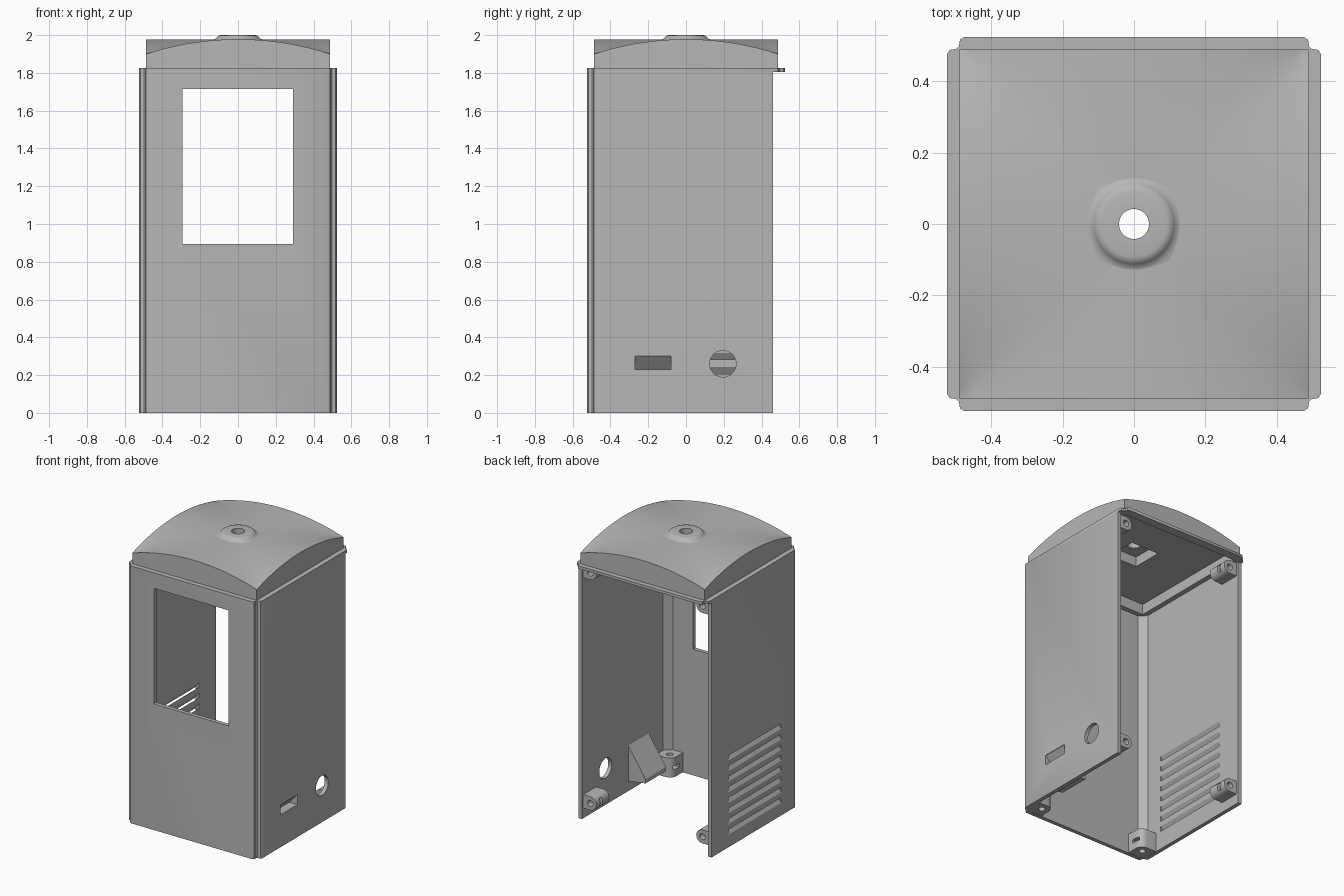
import bpy, bmesh, math
from mathutils import Matrix

cube = bpy.data.objects.get("Cube")
if cube:
    bpy.data.objects.remove(cube, do_unlink=True)

# Single plain grey
grey = bpy.data.materials.new("matte grey")
grey.use_nodes = True
GREY = (0.47, 0.47, 0.47, 1)
grey.diffuse_color = GREY
grey.node_tree.nodes["Principled BSDF"].inputs["Base Color"].default_value = GREY

OUT, IN, BASE, RIM = 0.523, 0.495, 1.805, 1.825
ROOF, EAVE, CROWN = 0.488, 1.9, 1.978


def finish(name, bm):
    bmesh.ops.recalc_face_normals(bm, faces=bm.faces)
    mesh = bpy.data.meshes.new(name)
    bm.to_mesh(mesh)
    bm.free()
    mesh.materials.append(grey)
    obj = bpy.data.objects.new(name, mesh)
    bpy.context.collection.objects.link(obj)
    return obj


def prism(name, pts, axis, lo, hi, side=1):
    """Extrude a 2D profile along an axis; side=-1 mirrors it in x."""
    place = {"x": lambda a, b, h: (h * side, a, b),
             "y": lambda a, b, h: (a * side, h, b),
             "z": lambda a, b, h: (a * side, b, h)}[axis]
    bm = bmesh.new()
    ends = [[bm.verts.new(place(a, b, h)) for a, b in pts] for h in (lo, hi)]
    for ring in ends:
        bm.faces.new(ring)
    for i in range(len(pts)):
        j = (i + 1) % len(pts)
        bm.faces.new((ends[0][i], ends[0][j], ends[1][j], ends[1][i]))
    return finish(name, bm)


def rect(a0, a1, b0, b1):
    return [(a0, b0), (a1, b0), (a1, b1), (a0, b1)]


def arc(a, b, r, start=0, sweep=360, n=32):
    steps = n if sweep == 360 else n + 1
    return [(a + r * math.cos(math.radians(start + sweep * i / n)),
             b + r * math.sin(math.radians(start + sweep * i / n))) for i in range(steps)]


def carve(obj, cutters):
    """Subtract the cutters, bake the result and remove the cutters."""
    for c in cutters:
        c.hide_render = True
        mod = obj.modifiers.new("cut", "BOOLEAN")
        mod.operation, mod.solver, mod.object = "DIFFERENCE", "EXACT", c
    bpy.context.view_layer.update()
    graph = bpy.context.evaluated_depsgraph_get()
    baked = bpy.data.meshes.new_from_object(obj.evaluated_get(graph))
    obj.modifiers.clear()
    obj.data = baked
    for c in cutters:
        bpy.data.objects.remove(c, do_unlink=True)
    baked.materials.clear()
    baked.materials.append(grey)


def smooth(obj, angle=32):
    bpy.ops.object.select_all(action="DESELECT")
    obj.select_set(True)
    bpy.context.view_layer.objects.active = obj
    bpy.ops.object.shade_smooth_by_angle(angle=math.radians(angle))


# Notched corner, front right of the outline
notch = [(OUT, -0.475), (0.516, -0.487), (0.498, -0.490),
         (0.490, -0.498), (0.487, -0.516), (0.475, -OUT)]

# Body: three walls, open at the back and bottom
half = [(OUT, 0.46)] + notch
inner = [(-IN, 0.46), (-IN, -0.45), (-0.45, -IN)]
profile = half + [(-x, y) for x, y in reversed(half)] + inner + [(-x, y) for x, y in reversed(inner)]
body = prism("body_walls", profile, "z", 0, BASE)


def pocket():
    return prism("pocket_cutter", [(0.54, 0.30), (0.52, 0.30), (0.46, 0.23), (0.54, 0.23)],
                 "y", -0.27, -0.08)


cutters = [prism("window_cutter", rect(-0.295, 0.29, 0.895, 1.715), "y", -0.6, -0.4),
           prism("round_cutter", arc(0.195, 0.26, 0.07), "x", 0.4, 0.6),
           pocket()]
# Sloping ventilation louvres
for k in range(8):
    z = 0.15 + 0.075 * k
    cutters.append(prism("louvre_cutter",
                         [(-0.47, z + 0.055), (-0.55, z - 0.065), (-0.55, z - 0.101), (-0.47, z + 0.019)],
                         "y", -0.32, 0.27))
carve(body, cutters)
smooth(body)

# Sloped hood behind the side slot
hood = prism("slot_hood", [(0.50, 0.33), (0.36, 0.12), (0.36, 0.09), (0.50, 0.07)], "y", -0.29, -0.06)
carve(hood, [pocket()])

# Rim plate with the same notched corners
outline = notch + [(-x, y) for x, y in reversed(notch)]
outline += [(-x, -y) for x, y in notch] + [(x, -y) for x, y in reversed(notch)]
rim = prism("roof_rim", outline, "z", BASE, RIM)
carve(rim, [prism("rim_cutter", rect(-0.46, 0.46, -0.46, 0.46), "z", 1.7, 1.9)])
smooth(rim)

# Roof: four vault quarters around the centre
sag = CROWN - EAVE
radius = (ROOF ** 2 + sag ** 2) / (2 * sag)
bm = bmesh.new()
N = 32
for q in range(4):
    turn = Matrix.Rotation(q * math.pi / 2, 3, "Z")
    rows = []
    for i in range(N + 1):
        x = ROOF * (2 * i / N - 1)
        z = CROWN - radius + math.sqrt(radius ** 2 - x ** 2)
        rows.append([bm.verts.new(p) for p in ((x, -ROOF, RIM), (x, -ROOF, z), (x, -abs(x), z))])
    for a, b in zip(rows, rows[1:]):
        for k in (0, 1):
            bm.faces.new((a[k], b[k], b[k + 1], a[k + 1]))
    bmesh.ops.rotate(bm, verts=[v for r in rows for v in r], cent=(0, 0, 0), matrix=turn)
bmesh.ops.remove_doubles(bm, verts=bm.verts, dist=0.0001)
bmesh.ops.holes_fill(bm, edges=[e for e in bm.edges if e.is_boundary], sides=0)
roof = finish("vaulted_roof", bm)
carve(roof, [prism("ceiling_cutter", rect(-0.46, 0.46, -0.46, 0.46), "z", 1.7, 1.88),
             prism("recess_cutter", rect(-0.11, 0.11, -0.11, 0.11), "z", 1.8, 1.95),
             prism("hole_cutter", arc(0, 0, 0.043), "z", 1.7, 2.1)])
smooth(roof)

# Raised ring around the roof hole
ring = [(0.042, 1.955), (0.042, 2.0), (0.092, 2.0), (0.104, 1.997), (0.112, 1.989),
        (0.119, 1.981), (0.130, 1.977), (0.145, 1.974), (0.145, 1.955)]
bm = bmesh.new()
S = 48
loops = [[bm.verts.new((r * math.cos(2 * math.pi * s / S), r * math.sin(2 * math.pi * s / S), z))
          for r, z in ring] for s in range(S)]
for s in range(S):
    a, b = loops[s], loops[(s + 1) % S]
    for i in range(len(ring)):
        j = (i + 1) % len(ring)
        bm.faces.new((a[i], b[i], b[j], a[j]))
smooth(finish("roof_hole_ring", bm), 40)

for side, word in ((1, "left"), (-1, "right")):
    # Screw lugs at the back edge, with a nut slot
    for z, level in ((0.12, "lower"), (1.755, "upper")):
        shape = [(0.50, z + 0.048)] + arc(0.44, z, 0.048, 90, 180, 12) + [(0.50, z - 0.048)]
        lug = prism(f"{level}_{word}_screw_lug", shape, "y", 0.30, 0.445, side)
        carve(lug, [prism("screw_cutter", arc(0.44, z, 0.022, n=20), "y", 0.33, 0.5, side),
                    prism("nut_cutter", rect(0.38, 0.47, z - 0.028, z + 0.028), "y", 0.375, 0.40, side)])
        smooth(lug)
    # Foot blocks in the front corners
    shape = [(0.50, -0.455), (0.50, -0.37)] + arc(0.42, -0.42, 0.05, 90, 90, 8)
    shape += [(0.37, -0.50), (0.455, -0.50)]
    foot = prism(f"front_{word}_foot_block", shape, "z", 0.002, 0.14, side)
    carve(foot, [prism("bolt_cutter", arc(0.425, -0.425, 0.022, n=20), "z", -0.1, 0.3, side),
                 prism("nut_cutter", rect(0.35, 0.45, -0.455, -0.395), "z", 0.055, 0.08, side)])
    smooth(foot)
